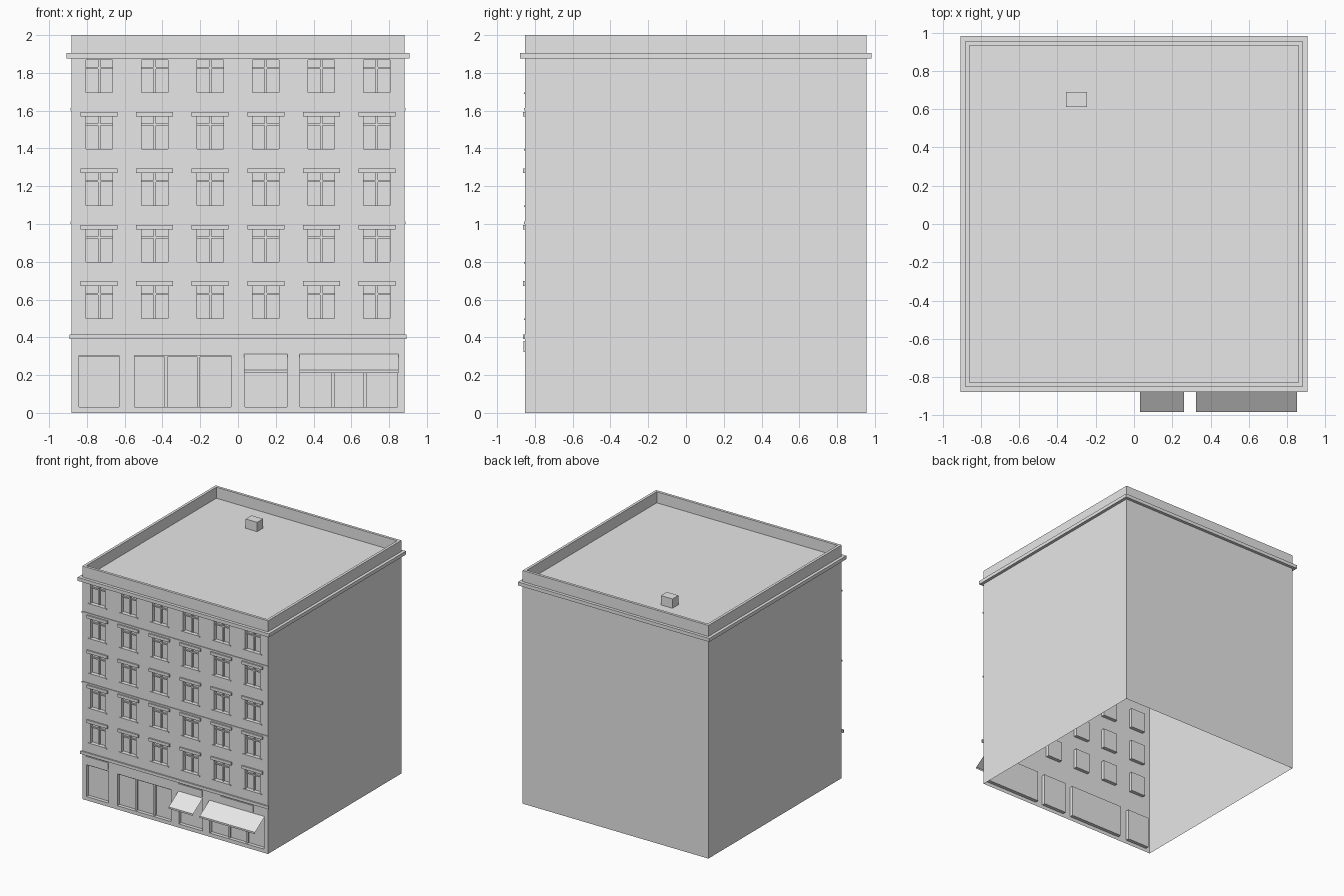
import bpy
import bmesh

cube = bpy.data.objects.get("Cube")
if cube:
    bpy.data.objects.remove(cube, do_unlink=True)

stone = bpy.data.materials.new("light_grey_stone")
stone.use_nodes = True
stone.diffuse_color = (0.8, 0.8, 0.8, 1)
stone.node_tree.nodes["Principled BSDF"].inputs["Base Color"].default_value = (0.8, 0.8, 0.8, 1)

HALF, FRONT, BACK, TOP, ROOF = 0.881, -0.852, 0.955, 2.0, 1.905
BELT, DEPTH = 0.40, 0.03


def finish(name, bm):
    bmesh.ops.remove_doubles(bm, verts=bm.verts, dist=1e-5)
    mesh = bpy.data.meshes.new(name)
    bm.to_mesh(mesh)
    bm.free()
    mesh.materials.append(stone)
    obj = bpy.data.objects.new(name, mesh)
    bpy.context.collection.objects.link(obj)
    return obj


def quad(bm, *points):
    bm.faces.new([bm.verts.new(p) for p in points])


def add_box(bm, x0, x1, y0, y1, z0, z1):
    verts = bmesh.ops.create_cube(bm, size=1)["verts"]
    for v in verts:
        v.co.x = x1 if v.co.x > 0 else x0
        v.co.y = y1 if v.co.y > 0 else y0
        v.co.z = z1 if v.co.z > 0 else z0


def boxes(name, specs):
    bm = bmesh.new()
    for spec in specs:
        add_box(bm, *spec)
    return finish(name, bm)


def rings(name, profile, cap=False, open_front=False):
    """Sweep (offset, height) steps round the building footprint."""
    bm = bmesh.new()
    loops = []
    for off, z in profile:
        x, y0, y1 = HALF + off, FRONT - off, BACK + off
        loops.append([(-x, y0, z), (x, y0, z), (x, y1, z), (-x, y1, z)])
    for step, (a, b) in enumerate(zip(loops, loops[1:])):
        for i in range(4):
            if open_front and step == 0 and i == 0:
                continue
            j = (i + 1) % 4
            quad(bm, a[i], a[j], b[j], b[i])
    if cap:
        quad(bm, *loops[-1])
    return finish(name, bm)


def facade(name, x_spans, z_spans, z_low, z_high):
    """Front wall panel with recessed openings at the span crossings."""
    bm = bmesh.new()
    xs = [-HALF] + [x for span in x_spans for x in span] + [HALF]
    zs = [z_low] + [z for span in z_spans for z in span] + [z_high]
    for i, (a, b) in enumerate(zip(xs, xs[1:])):
        for k, (c, d) in enumerate(zip(zs, zs[1:])):
            corners = [(a, c), (b, c), (b, d), (a, d)]
            opening = i % 2 and k % 2
            y = FRONT + DEPTH if opening else FRONT
            quad(bm, *[(x, y, z) for x, z in corners])
            if opening:
                for n in range(4):
                    (p, q), (r, s) = corners[n], corners[(n + 1) % 4]
                    quad(bm, (p, FRONT, q), (r, FRONT, s), (r, y, s), (p, y, q))
    return finish(name, bm)


# Walls, parapet and roof; open underneath
rings("walls_and_roof", [(0, 0), (0, TOP), (-0.023, TOP), (-0.023, ROOF)], cap=True, open_front=True)
rings("cornice", [(0, 1.875), (0.026, 1.875), (0.026, ROOF), (0, ROOF)])
boxes("roof_vent", [(-0.355, -0.245, 0.61, 0.69, ROOF, 1.985)])

# Front wall
columns = [-0.735 + 0.294 * i for i in range(6)]
rows = [(0.50 + 0.299 * i, 0.672 + 0.299 * i) for i in range(5)]
shops = [(-0.842, -0.63), (-0.548, -0.037), (0.037, 0.26), (0.328, 0.845)]
SHOP_LOW, SHOP_HIGH = 0.032, 0.305
facade("upper_front_wall", [(x - 0.07, x + 0.07) for x in columns], rows, BELT, TOP)
facade("shop_front_wall", shops, [(SHOP_LOW, SHOP_HIGH)], 0, BELT)

# Window bars, sills and lintels
glass = FRONT + DEPTH
bars, sills, lintels = [], [], []
for low, high in rows:
    for x in columns:
        bars.append((x - 0.006, x + 0.006, glass - 0.012, glass, low, high))
        bars.append((x - 0.07, x + 0.07, glass - 0.01, glass, high - 0.047, high - 0.037))
        sills.append((x - 0.09, x + 0.09, FRONT - 0.006, FRONT, low - 0.008, low))
        if high < 1.8:
            lintels.append((x - 0.098, x + 0.098, FRONT - 0.012, FRONT, high, high + 0.025))
boxes("window_bars", bars)
boxes("window_sills", sills)
boxes("window_lintels", lintels)

# Shop window bars
shop_bars = [(x - 0.008, x + 0.008, glass - 0.015, glass, SHOP_LOW, SHOP_HIGH)
             for x in (-0.381, -0.208, 0.502, 0.672)]
shop_bars += [(a, b, glass - 0.015, glass, SHOP_HIGH - 0.01, SHOP_HIGH) for a, b in shops]
boxes("shop_window_bars", shop_bars)

# Horizontal bands across the front
boxes("shop_belt_course", [(-0.893, 0.893, FRONT - 0.012, FRONT, 0.39, 0.415)])
boxes("string_courses", [(-0.886, 0.886, FRONT - 0.006, FRONT, z, z + 0.013) for z in (1.0, 1.6)])

# Blank sign boards over the shops
boxes("sign_boards", [(a, b, FRONT - 0.007, FRONT, 0.323, 0.38)
                      for a, b in ((-0.844, -0.63), (0.035, 0.26), (0.43, 0.745))])

# Thin cloth awnings with a short hanging edge
bm = bmesh.new()
for a, b in ((0.031, 0.262), (0.325, 0.85)):
    profile = [(-0.983, 0.212), (-0.983, 0.227), (FRONT, 0.313)]
    for (y0, z0), (y1, z1) in zip(profile, profile[1:]):
        quad(bm, (a, y0, z0), (b, y0, z0), (b, y1, z1), (a, y1, z1))
finish("awnings", bm)
